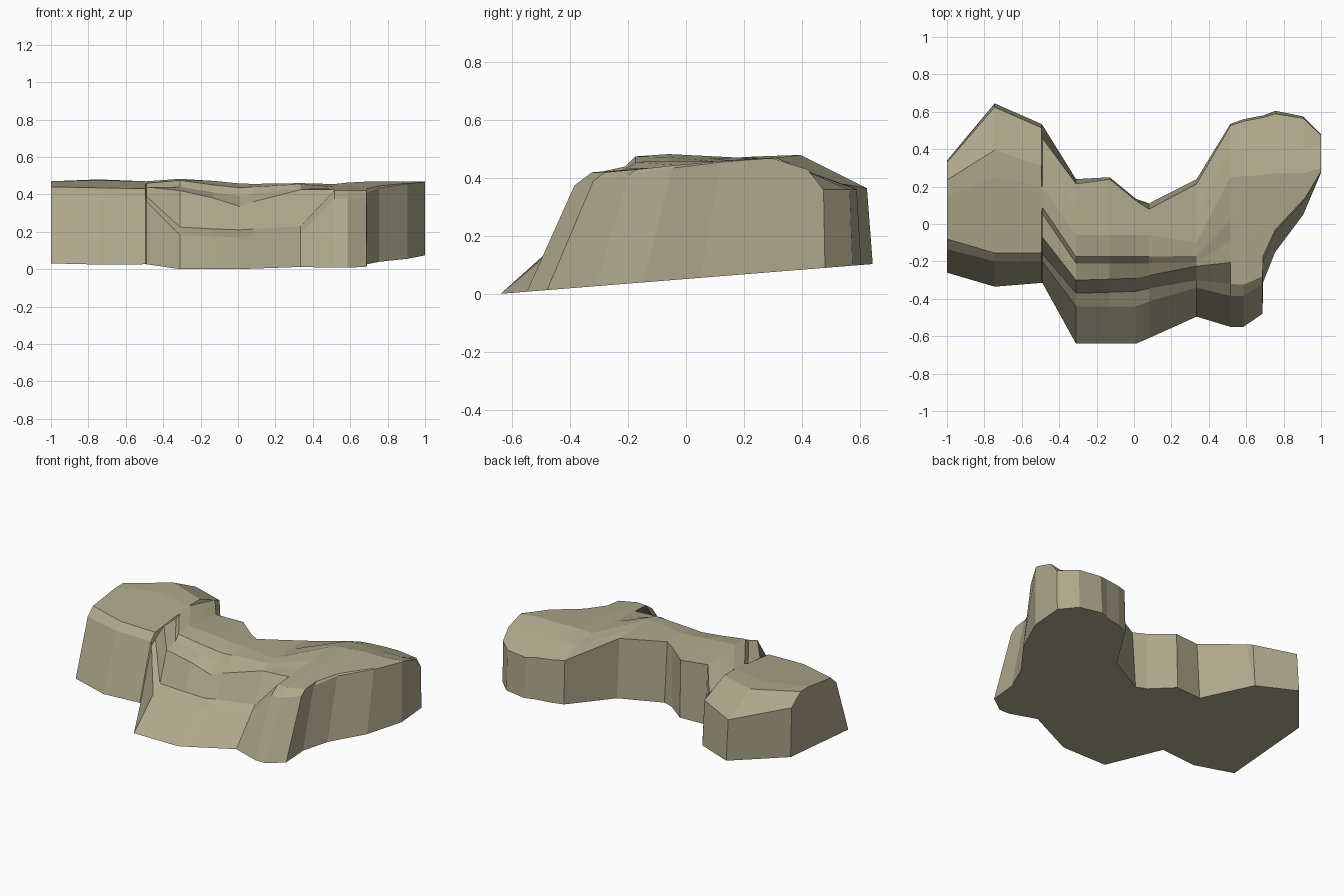
import bpy, bmesh


def ground(y):
    # the underside is a gently tilted plane
    return 0.08 * (y + 0.645)


def mix(p, q, t):
    return (p[0] + (q[0] - p[0]) * t, p[1] + (q[1] - p[1]) * t)


def lobe(x, foot, sy, sz, ty, tz, c1, z1, c2, z2, by, bz, heel):
    """Plain section: wall, shoulder, flat top, back bevel, back wall."""
    top, crest = (ty, tz), (c1, z1)
    pts = [(foot, ground(foot)), (sy, sz), top]
    pts += [mix(top, crest, t) for t in (0.2, 0.4, 0.6)]
    pts += [crest, (c2, z2), (by, bz), (heel, ground(heel))]
    return x, pts


def stepped(x, foot, ya, za, yb, zb, yc, zc, ye, zd, ze, cy, cz, by, bz, heel):
    """Terraced section: sloping apron, tall step, ledge, small step, top."""
    crest, back = (cy, cz), (by, bz)
    pts = [(foot, ground(foot)), (ya, za), (yb, zb), (yc, zc),
           (ye - 0.035, zd), (ye, ze), crest, mix(crest, back, 0.5), back,
           (heel, ground(heel))]
    return x, pts


left_lobe = [
    (-1.0, -0.26, -0.135, 0.39, -0.08, 0.44, 0.15, 0.47, 0.235, 0.47, 0.33, 0.40, 0.34),
    (-0.745, -0.335, -0.20, 0.39, -0.155, 0.435, 0.25, 0.475, 0.395, 0.48, 0.625, 0.365, 0.645),
    (-0.495, -0.315, -0.20, 0.385, -0.155, 0.43, 0.2, 0.47, 0.31, 0.47, 0.515, 0.385, 0.535),
]
terraces = [
    (-0.49, -0.315, -0.20, 0.36, -0.16, 0.39, -0.07, 0.44, 0.09, 0.44, 0.46, 0.20, 0.47, 0.46, 0.41, 0.53),
    (-0.31, -0.64, -0.44, 0.18, -0.37, 0.225, -0.30, 0.42, -0.175, 0.44, 0.475, -0.06, 0.483, 0.215, 0.455, 0.24),
    (-0.13, -0.64, -0.44, 0.175, -0.365, 0.215, -0.295, 0.38, -0.175, 0.41, 0.45, -0.06, 0.472, 0.24, 0.445, 0.25),
    (0.01, -0.64, -0.44, 0.17, -0.36, 0.21, -0.29, 0.335, -0.175, 0.39, 0.435, -0.06, 0.458, 0.125, 0.445, 0.135),
    (0.08, -0.61, -0.415, 0.18, -0.345, 0.215, -0.275, 0.36, -0.175, 0.40, 0.44, -0.06, 0.456, 0.08, 0.45, 0.11),
    (0.335, -0.495, -0.34, 0.19, -0.30, 0.23, -0.225, 0.425, -0.17, 0.435, 0.455, -0.10, 0.46, 0.215, 0.455, 0.24),
]
right_lobe = [
    (0.515, -0.55, -0.385, 0.375, -0.32, 0.42, 0.25, 0.455, 0.40, 0.43, 0.525, 0.38, 0.535),
    (0.585, -0.55, -0.385, 0.375, -0.325, 0.42, 0.255, 0.463, 0.40, 0.43, 0.55, 0.375, 0.56),
    (0.687, -0.48, -0.32, 0.39, -0.28, 0.42, 0.26, 0.468, 0.40, 0.43, 0.57, 0.37, 0.58),
    (0.691, -0.31, -0.20, 0.41, -0.17, 0.43, 0.265, 0.468, 0.40, 0.43, 0.57, 0.37, 0.58),
    (0.755, -0.15, -0.045, 0.435, -0.03, 0.445, 0.27, 0.468, 0.40, 0.43, 0.59, 0.36, 0.605),
    (0.905, 0.05, 0.12, 0.455, 0.13, 0.46, 0.27, 0.47, 0.40, 0.43, 0.565, 0.36, 0.575),
    (1.0, 0.275, 0.28, 0.468, 0.285, 0.468, 0.30, 0.468, 0.42, 0.43, 0.475, 0.36, 0.48),
]

# loft all sections into one closed rock
sections = [lobe(*r) for r in left_lobe]
sections += [stepped(*r) for r in terraces]
sections += [lobe(*r) for r in right_lobe]

bm = bmesh.new()
rings = [[bm.verts.new((x, y, z)) for y, z in pts] for x, pts in sections]
for r, s in zip(rings, rings[1:]):
    n = len(r)
    for i in range(n):
        j = (i + 1) % n
        bm.faces.new((r[i], r[j], s[j], s[i]))
bm.faces.new(rings[0])
bm.faces.new(rings[-1])
bmesh.ops.recalc_face_normals(bm, faces=bm.faces[:])

mesh = bpy.data.meshes.new("rock_plateau")
bm.to_mesh(mesh)
bm.free()
rock = bpy.data.objects.new("rock_plateau", mesh)
bpy.context.collection.objects.link(rock)

# sandy stone
stone = bpy.data.materials.new("stone")
stone.diffuse_color = (0.42, 0.39, 0.26, 1)
mesh.materials.append(stone)
